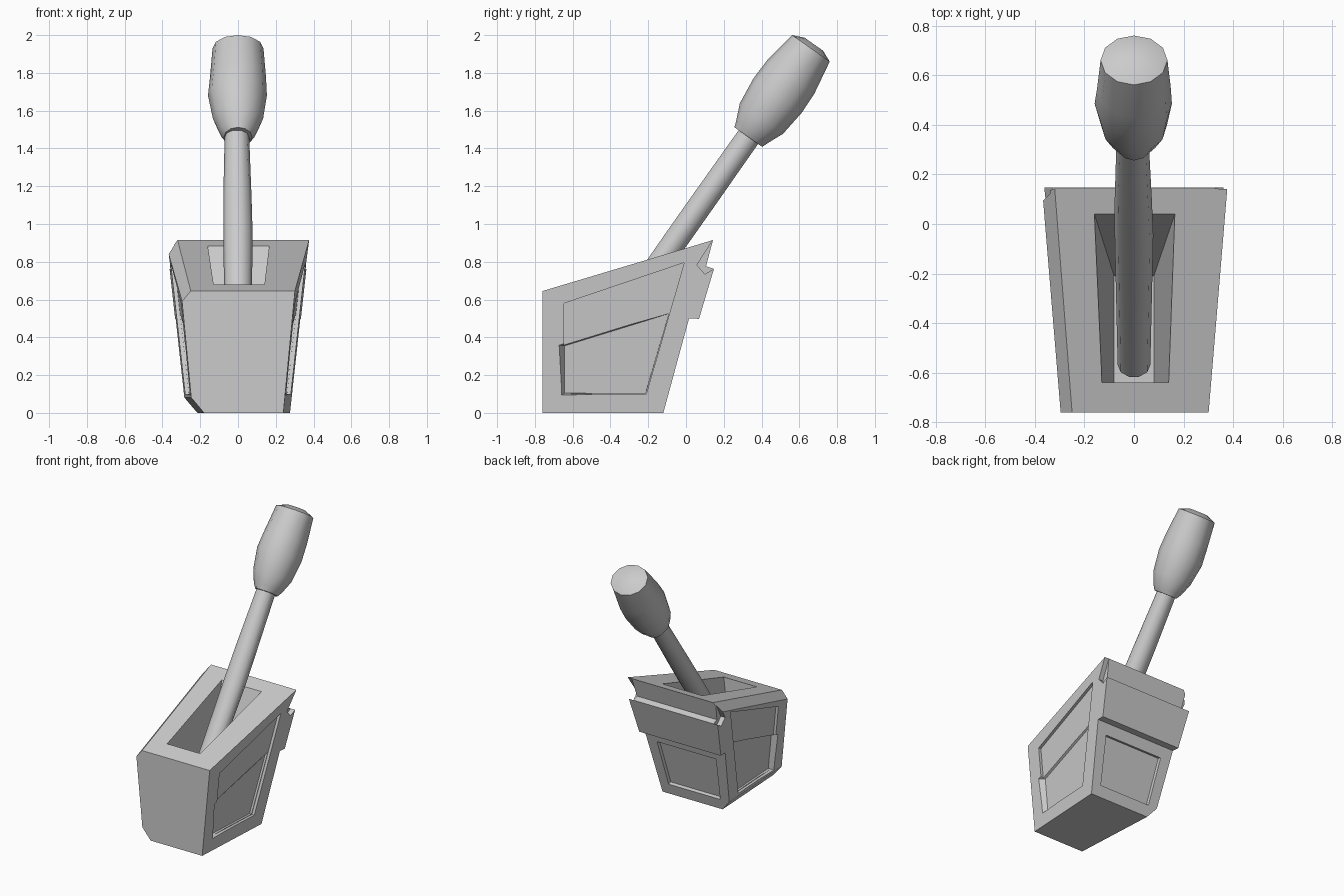
import bpy, bmesh, math
from mathutils import Vector

if "Cube" in bpy.data.objects:
    bpy.data.objects.remove(bpy.data.objects["Cube"])


def loft(name, loops):
    """Closed solid through matching loops of points, capped at both ends."""
    bm = bmesh.new()
    rings = [[bm.verts.new(p) for p in loop] for loop in loops]
    n = len(rings[0])
    for a, b in zip(rings, rings[1:]):
        for i in range(n):
            j = (i + 1) % n
            bm.faces.new((a[i], a[j], b[j], b[i]))
    bm.faces.new(rings[0])
    bm.faces.new(rings[-1])
    bmesh.ops.recalc_face_normals(bm, faces=bm.faces)
    me = bpy.data.meshes.new(name)
    bm.to_mesh(me)
    bm.free()
    ob = bpy.data.objects.new(name, me)
    bpy.context.collection.objects.link(ob)
    return ob


def chamfer(ob, a, b, c):
    """Slice off the side of plane abc that faces away from the body's middle."""
    a, b, c = Vector(a), Vector(b), Vector(c)
    no = (b - a).cross(c - a).normalized()
    if no.dot(Vector((0, -0.3, 0.4)) - a) > 0:
        no = -no
    bm = bmesh.new()
    bm.from_mesh(ob.data)
    cut = bmesh.ops.bisect_plane(bm, geom=bm.verts[:] + bm.edges[:] + bm.faces[:],
                                 plane_co=a, plane_no=no, clear_outer=True)
    bmesh.ops.holes_fill(bm, edges=[e for e in bm.edges if e.is_boundary])
    bmesh.ops.recalc_face_normals(bm, faces=bm.faces)
    bm.to_mesh(ob.data)
    bm.free()


def carve(ob, cutter):
    cutter.hide_render = True
    mod = ob.modifiers.new("carve", 'BOOLEAN')
    mod.operation, mod.solver, mod.object = 'DIFFERENCE', 'EXACT', cutter
    bpy.context.view_layer.objects.active = ob
    bpy.ops.object.modifier_apply(modifier=mod.name)
    bpy.data.objects.remove(cutter)


def half_width(y, z):
    return 0.24 + 0.055 * (y + 0.76) + 0.095 * z


# Housing: side profile stretched between two sloping side planes
profile = [(-0.76, 0), (-0.12, 0), (0.016, 0.5), (0.069, 0.498), (0.148, 0.762),
           (0.106, 0.776), (0.143, 0.915), (-0.76, 0.645)]
housing = loft("housing", [[(s * half_width(y, z), y, z) for y, z in profile] for s in (-1, 1)])
chamfer(housing, (-0.305, -0.76, 0.58), (-0.25, -0.76, 0.645), (-0.32, 0.143, 0.915))
chamfer(housing, (-0.247, -0.76, 0.08), (-0.18, -0.76, 0), (-0.215, -0.12, 0))

# Tapered slot the lever sits in
slot_top = [(-0.13, -0.64, 0.681), (0.14, -0.64, 0.681), (0.165, 0.04, 0.885), (-0.16, 0.04, 0.885)]
slot_floor = [(-0.08, -0.64, 0.16), (0.08, -0.64, 0.16), (0.08, -0.21, 0.16), (-0.08, -0.21, 0.16)]
slot_above = [Vector(b).lerp(Vector(t), 1.15) for b, t in zip(slot_floor, slot_top)]
carve(housing, loft("slot_cutter", [slot_floor, slot_above]))

# Recessed side panels, lower half deeper, and lip notches
upper = [(-0.645, 0.10), (-0.21, 0.10), (-0.01, 0.795), (-0.645, 0.58)]
lower_in = [(-0.642, 0.105), (-0.215, 0.105), (-0.092, 0.525), (-0.642, 0.355)]
lower_out = [(-0.665, 0.09), (-0.213, 0.105), (-0.092, 0.525), (-0.68, 0.36)]
notch = [(0.144, 0.918), (0.058, 0.783), (0.10, 0.735), (0.17, 0.775)]
for s in (-1, 1):
    for inner, outer, depth in ((upper, upper, 0.02), (lower_in, lower_out, 0.035),
                                (notch, notch, 0.035)):
        loops = [[(s * (half_width(y, z) + d), y, z) for y, z in pts]
                 for pts, d in ((inner, -depth), (outer, 0.01))]
        carve(housing, loft("panel_cutter", loops))

# Recessed panel on the sloping back
back = [(-0.21, 0.08), (0.21, 0.08), (0.24, 0.42), (-0.24, 0.42)]
carve(housing, loft("back_cutter", [[(x, -0.12 + 0.272 * z + d, z - 0.272 * d) for x, z in back]
                                    for d in (-0.025, 0.03)]))

# Lever: rings along one tilted axis
axis = Vector((0, 0.576, 0.817))
across = Vector((0, 0.817, -0.576))
neck = Vector((0, 0.33, 1.46))


def lever_part(name, rings, sides):
    loops = []
    for t, rx, ry, dx in rings:
        loop = []
        for i in range(sides):
            a = 2 * math.pi * i / sides
            loop.append(neck + axis * t + across * ry * math.sin(a)
                        + Vector((dx + rx * math.cos(a), 0, 0)))
        loops.append(loop)
    ob = loft(name, loops)
    bpy.ops.object.select_all(action='DESELECT')
    ob.select_set(True)
    bpy.context.view_layer.objects.active = ob
    bpy.ops.object.shade_smooth_by_angle(angle=math.radians(40))
    return ob


lever_part("lever_shaft", [(-1.56, 0.066, 0.062, 0), (-0.65, 0.078, 0.068, 0),
                           (-0.4, 0.075, 0.068, -0.003), (0.05, 0.064, 0.066, -0.006)], 10)
lever_part("lever_grip", [(0, 0.075, 0.09, 0), (0.035, 0.1, 0.103, 0), (0.12, 0.133, 0.14, 0),
                          (0.27, 0.156, 0.157, -0.003), (0.39, 0.148, 0.153, 0),
                          (0.575, 0.135, 0.122, 0), (0.602, 0.07, 0.06, 0)], 12)
